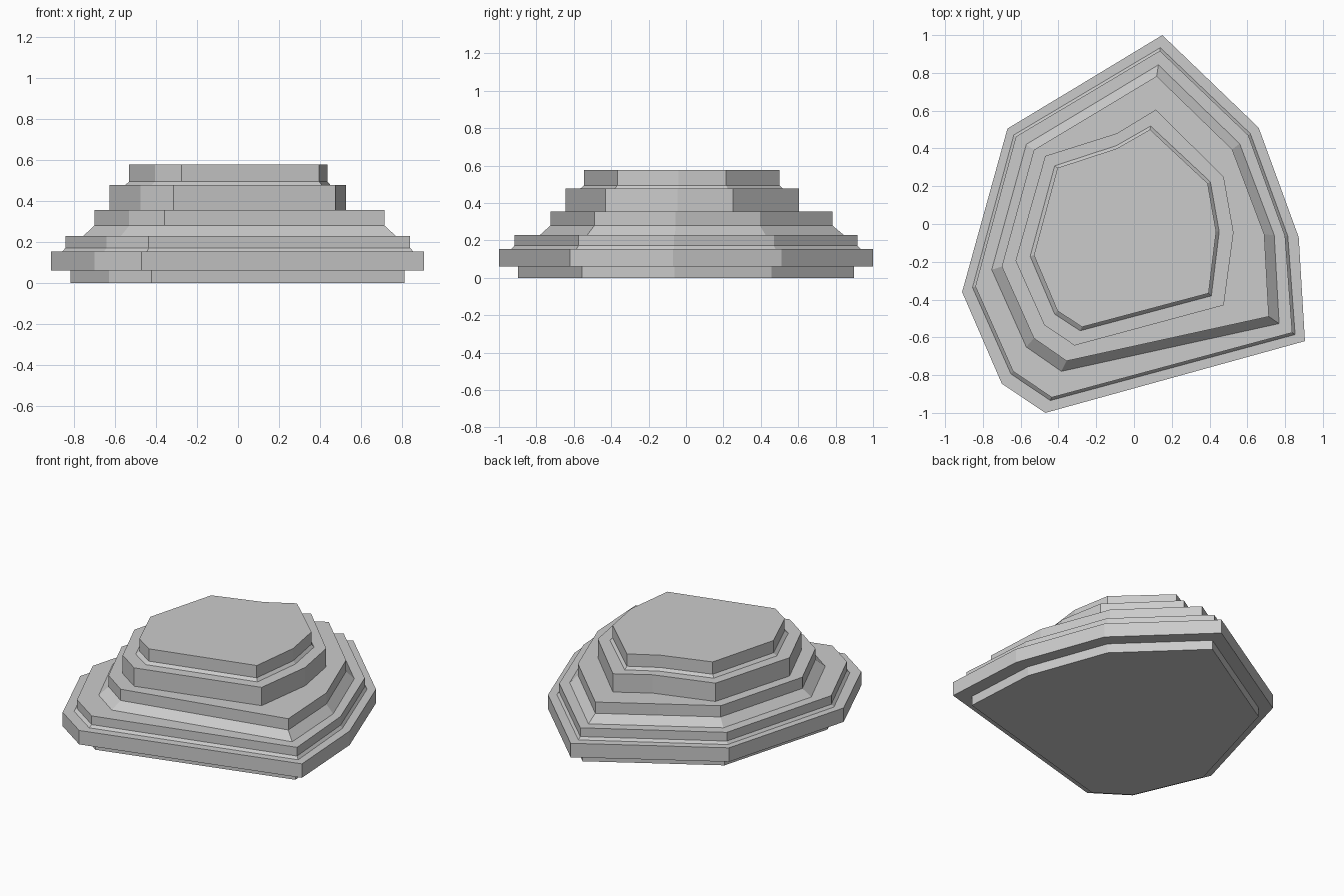
import bpy, bmesh

# Irregular outlines of the tiers, anticlockwise from the back tip
FOOT = [(.15, 1), (-.26, .752), (-.67, .505), (-.91, -.36), (-.70, -.845),
        (-.47, -1), (.905, -.62), (.872, -.07), (.66, .51)]
LOWER = [(.137, .917), (-.244, .69), (-.625, .463), (-.84, -.33), (-.64, -.78),
         (-.435, -.918), (.838, -.575), (.80, -.063), (.605, .47)]
MIDDLE = [(.12, .783), (-.205, .587), (-.53, .392), (-.70, -.225), (-.53, -.605),
          (-.357, -.725), (.714, -.49), (.69, -.055), (.52, .395)]
UPPER = [(.115, .605), (-.09, .48), (-.47, .36), (-.627, -.195), (-.475, -.535),
         (-.315, -.643), (.475, -.43), (.527, -.045), (.475, .25)]
CROWN = [(.085, .50), (-.09, .40), (-.405, .297), (-.53, -.165), (-.405, -.46),
         (-.275, -.545), (.395, -.367), (.435, -.04), (.39, .215)]

# Profile going up: outline, scale, height
STEPS = [(FOOT, .897, 0), (FOOT, .897, .062), (FOOT, 1, .062), (FOOT, 1, .155),
         (LOWER, 1.018, .155), (LOWER, 1, .172), (LOWER, 1, .23),
         (MIDDLE, 1.076, .23), (MIDDLE, 1, .28), (MIDDLE, 1, .355),
         (UPPER, 1, .355), (UPPER, 1, .477),
         (CROWN, 1.037, .477), (CROWN, 1, .495), (CROWN, 1, .577)]


def stack_rings(name, steps):
    bm = bmesh.new()
    rings = [[bm.verts.new((x * s, y * s, z)) for x, y in outline]
             for outline, s, z in steps]
    for low, high in zip(rings, rings[1:]):
        for i in range(len(low)):
            j = (i + 1) % len(low)
            bm.faces.new((low[i], low[j], high[j], high[i]))
    bm.faces.new(rings[0][::-1])
    bm.faces.new(rings[-1])
    bmesh.ops.recalc_face_normals(bm, faces=bm.faces[:])
    mesh = bpy.data.meshes.new(name)
    bm.to_mesh(mesh)
    bm.free()
    obj = bpy.data.objects.new(name, mesh)
    bpy.context.collection.objects.link(obj)
    return obj


# Stepped rock plinth as one closed skin
stack_rings("stepped_rock", STEPS)
